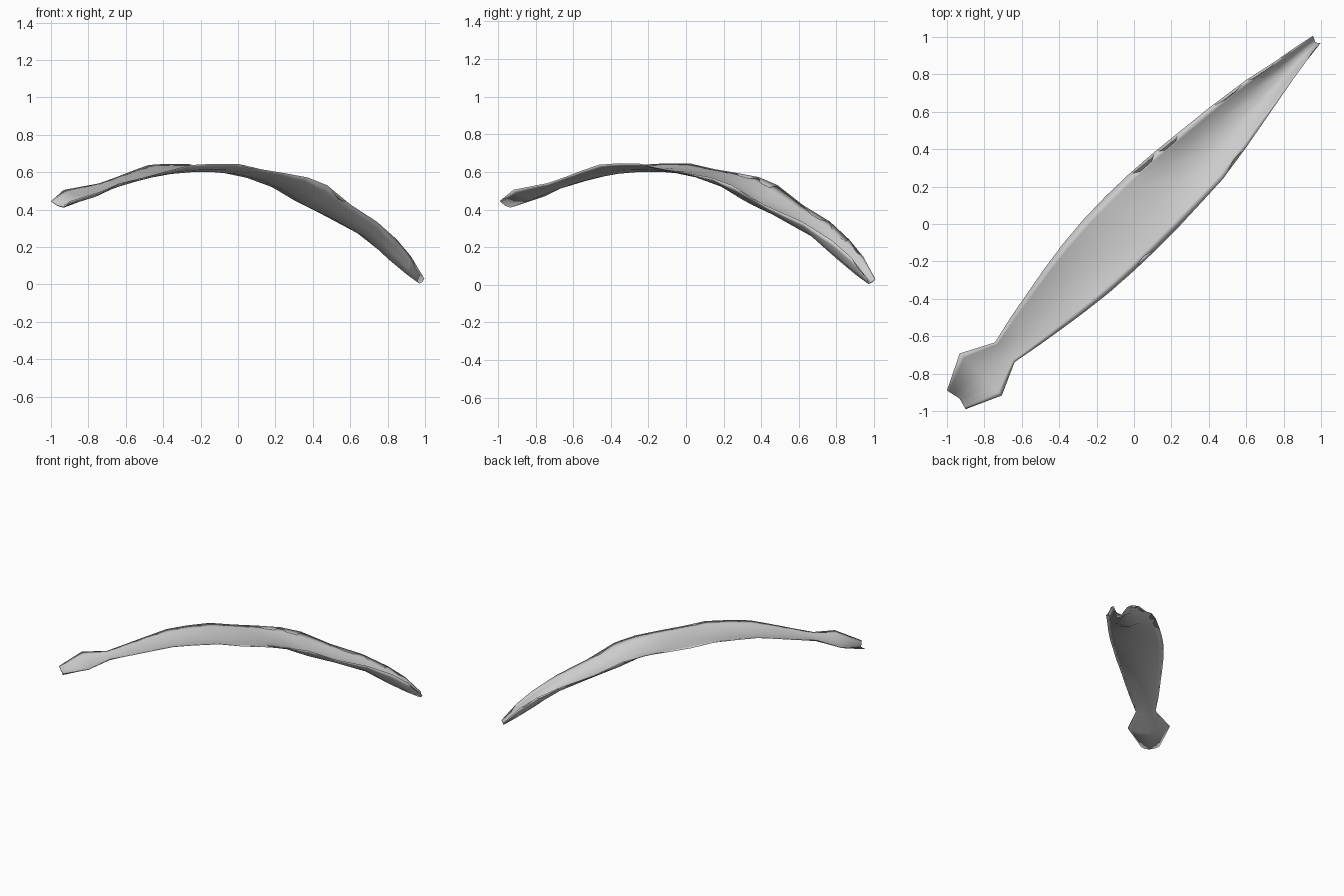
import bpy, bmesh

# Blade stations along the diagonal:
# distance along, left half-width, right half-width, rim height, channel height
STATIONS = [
    (-0.945, 0.055, 0.045, 0.445, 0.410),
    (-0.812, 0.120, 0.105, 0.505, 0.455),
    (-0.688, 0.055, 0.050, 0.540, 0.505),
    (-0.580, 0.080, 0.070, 0.570, 0.542),
    (-0.470, 0.100, 0.088, 0.605, 0.570),
    (-0.360, 0.120, 0.104, 0.638, 0.590),
    (-0.250, 0.136, 0.117, 0.645, 0.600),
    (-0.125, 0.147, 0.125, 0.645, 0.600),
    (0.000, 0.150, 0.128, 0.615, 0.588),
    (0.120, 0.147, 0.127, 0.595, 0.560),
    (0.250, 0.138, 0.122, 0.572, 0.500),
    (0.360, 0.126, 0.117, 0.530, 0.420),
    (0.510, 0.110, 0.094, 0.425, 0.350),
    (0.680, 0.086, 0.063, 0.335, 0.250),
    (0.810, 0.058, 0.039, 0.240, 0.130),
    (0.900, 0.042, 0.025, 0.150, 0.055),
    (0.982, 0.025, 0.015, 0.030, 0.004),
]
THICK = 0.014
TOP = (-1, -0.8, -0.5, 0, 0.5, 0.8, 1)
UNDER = (0.8, 0.5, 0, -0.5, -0.8)


def section(bm, u, left, right, rim, low):
    """Closed thin trough section, tapering to a fine rim."""
    ring = []
    for layer, fractions in ((1, TOP), (0, UNDER)):
        for f in fractions:
            v = f * (left if f < 0 else right)
            z = low + (rim - low) * abs(f) ** 1.8
            z += layer * THICK * (1 - f * f)
            # the ends are slightly notched in the middle
            n = u
            if abs(u) > 0.93:
                n -= 0.012 * (1 - abs(f)) * (1 if u > 0 else -1)
            ring.append(bm.verts.new((n + v, n - v, z)))
    return ring


# Curved leaf blade with flared stem end
bm = bmesh.new()
rings = [section(bm, *s) for s in STATIONS]
count = len(rings[0])
for a, b in zip(rings, rings[1:]):
    for i in range(count):
        j = (i + 1) % count
        bm.faces.new((a[i], a[j], b[j], b[i]))

# Close both ends with strips between upper and lower skins
for ring in (rings[0], rings[-1]):
    n = len(TOP)
    under = [ring[0]] + ring[n:][::-1] + [ring[n - 1]]
    for i in range(n - 1):
        quad = [ring[i], ring[i + 1], under[i + 1], under[i]]
        bm.faces.new(list(dict.fromkeys(quad)))
bmesh.ops.recalc_face_normals(bm, faces=bm.faces)
for face in bm.faces:
    face.smooth = True

mesh = bpy.data.meshes.new("leaf_blade")
bm.to_mesh(mesh)
bm.free()
leaf = bpy.data.objects.new("leaf_blade", mesh)
bpy.context.collection.objects.link(leaf)

grey = bpy.data.materials.new("light_grey")
grey.diffuse_color = (0.6, 0.6, 0.6, 1)
mesh.materials.append(grey)
